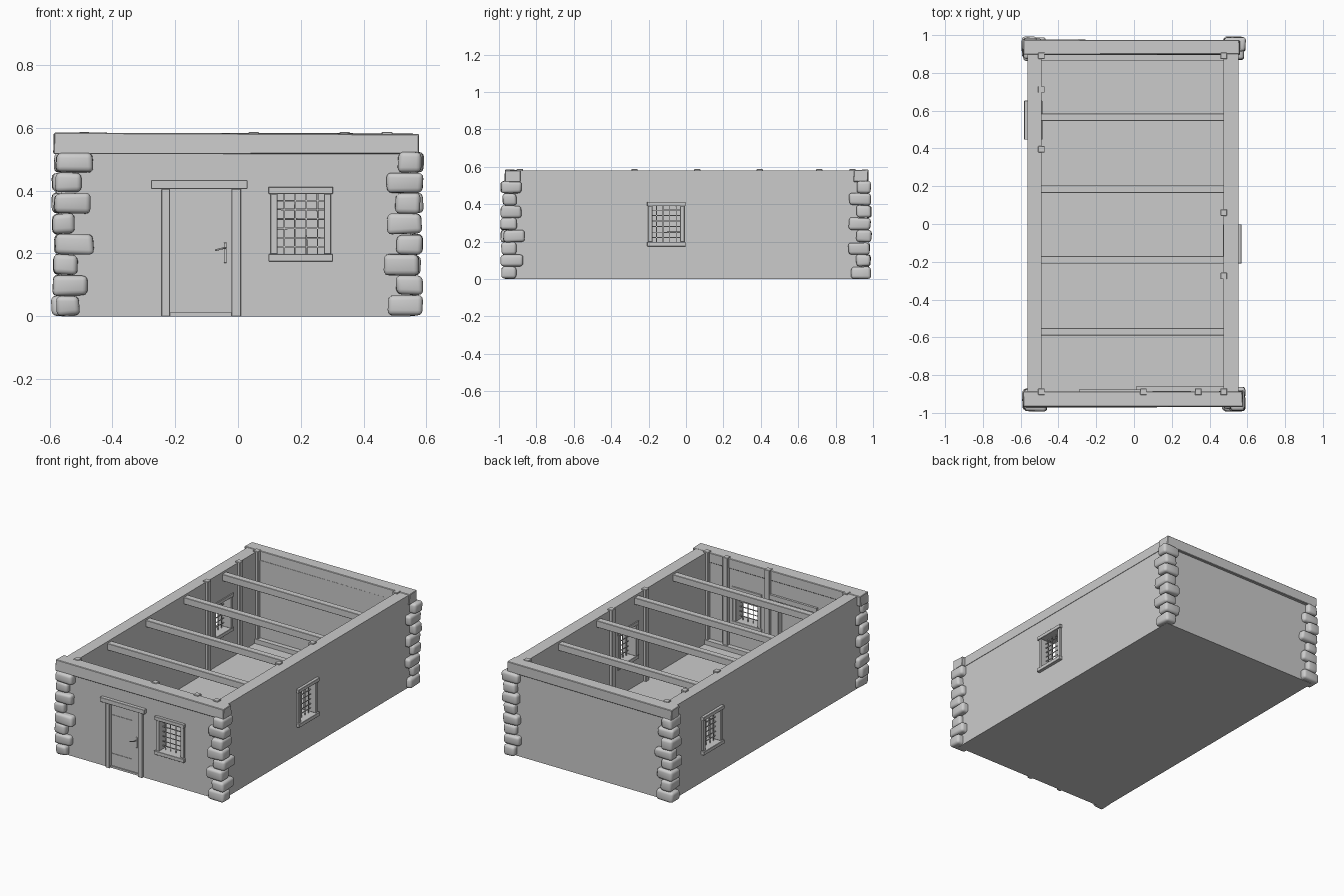
import bpy, bmesh, random
from math import pi
from mathutils import Matrix, Vector

if "Cube" in bpy.data.objects:
    bpy.data.objects.remove(bpy.data.objects["Cube"])

random.seed(4)
I = Matrix.Identity(4)


def add_box(bm, x0, x1, y0, y1, z0, z1, jitter=0.0):
    size = Vector((x1 - x0, y1 - y0, z1 - z0, 1))
    mat = Matrix.Translation(((x0 + x1) / 2, (y0 + y1) / 2, (z0 + z1) / 2)) @ Matrix.Diagonal(size)
    verts = bmesh.ops.create_cube(bm, size=1, matrix=mat)["verts"]
    for v in verts:
        v.co += Vector([random.uniform(-jitter, jitter) for _ in range(3)])


def boxes(name, specs, bevel=0.0, jitter=0.0, matrix=I):
    """One object made of several boxes (x0, x1, y0, y1, z0, z1)."""
    bm = bmesh.new()
    for s in specs:
        add_box(bm, *s, jitter)
    if bevel:
        bmesh.ops.bevel(bm, geom=bm.edges[:], offset=bevel, segments=1, affect='EDGES')
    mesh = bpy.data.meshes.new(name)
    bm.to_mesh(mesh)
    bm.free()
    ob = bpy.data.objects.new(name, mesh)
    ob.matrix_world = matrix
    bpy.context.collection.objects.link(ob)
    return ob


# Main dimensions
XL, XR, YF, YB = -0.562, 0.55, -0.95, 0.955      # outer wall faces
IL, IR, IF, IB = -0.49, 0.475, -0.89, 0.895      # inner wall faces
WALL_TOP, TOP = 0.525, 0.583

# Walls and floor: solid block with room, door and windows cut out
walls = boxes("walls_and_floor", [(XL, XR, YF, YB, 0, WALL_TOP)])
cuts = [
    (IL, IR, IF, IB, 0.012, 0.7),                   # room
    (-0.235, 0.0, -1.1, -0.8, 0.012, 0.42),         # door
    (0.115, 0.285, -1.1, -0.8, 0.19, 0.40),         # front window
    (0.4, 0.7, -0.19, -0.02, 0.19, 0.40),           # right window
    (-0.7, -0.4, 0.465, 0.635, 0.19, 0.40),         # left window
]
for c in cuts:
    cutter = boxes("opening_cutter", [c])
    cutter.hide_render = True
    cutter.hide_set(True)
    m = walls.modifiers.new("opening", 'BOOLEAN')
    m.operation, m.solver, m.object = 'DIFFERENCE', 'EXACT', cutter
bpy.context.view_layer.update()
baked = bpy.data.meshes.new_from_object(walls.evaluated_get(bpy.context.evaluated_depsgraph_get()))
walls.modifiers.clear()
walls.data = baked
for ob in [o for o in bpy.data.objects if o.name.startswith("opening_cutter")]:
    bpy.data.objects.remove(ob)

# Wall plate beams
boxes("front_top_beam", [(-0.588, 0.575, -0.97, -0.888, 0.518, TOP)], 0.003, 0.003)
boxes("back_top_beam", [(-0.583, 0.558, 0.897, 0.973, 0.518, TOP)], 0.003, 0.003)
boxes("side_top_beams", [(XL - 0.003, IL, -0.89, 0.9, 0.52, TOP - 0.003),
                         (IR, XR + 0.003, -0.89, 0.9, 0.52, TOP - 0.003)])

# Cross beams
boxes("cross_beams", [(IL - 0.02, IR + 0.02, y - 0.02, y + 0.02, 0.525, 0.567)
                      for y in (-0.57, -0.19, 0.185, 0.565)], 0.002)

# Posts along the inner wall faces
post_xy = [(IL, 0.395), (IL, 0.712), (IR, 0.06), (IR, -0.275),
           (IL, 0.89), (IR, 0.89), (IL, -0.888), (IR, -0.888),
           (0.05, -0.888), (0.34, -0.888)]
boxes("inner_posts", [(x - 0.017, x + 0.017, y - 0.017, y + 0.017, 0.01, TOP + 0.004)
                      for x, y in post_xy], 0.002)

# Floor sills and inner door rail
boxes("floor_sills", [(IL, IR, IB - 0.03, IB + 0.01, 0.01, 0.04),
                      (0.01, IR, IF - 0.01, IF + 0.03, 0.01, 0.04)])
boxes("inner_door_rail", [(-0.29, 0.05, IF - 0.01, IF + 0.014, 0.405, 0.435)])

# Corner stones, alternating long and short
stones = bmesh.new()
for sx, ex in ((-1, 0.588), (1, 0.584)):
    for sy, ey in ((-1, 0.985), (1, 0.988)):
        for i in range(8):
            even = (i + (sx * sy > 0)) % 2 == 0
            lx = (0.112 if even else 0.078) + random.uniform(-0.008, 0.008)
            ly = (0.078 if even else 0.112) + random.uniform(-0.008, 0.008)
            ox, oy = (e + random.uniform(-0.008, 0.007) for e in (ex, ey))
            xs = sorted((sx * ox, sx * (ox - lx)))
            ys = sorted((sy * oy, sy * (oy - ly)))
            add_box(stones, *xs, *ys, i * 0.0653 + 0.002, (i + 1) * 0.0653, 0.004)
bmesh.ops.bevel(stones, geom=stones.edges[:], offset=0.016, segments=3, profile=0.5, affect='EDGES')
for v in stones.verts:
    v.co.z = max(v.co.z, 0.0)
mesh = bpy.data.meshes.new("corner_stones")
stones.to_mesh(mesh)
stones.free()
corner = bpy.data.objects.new("corner_stones", mesh)
bpy.context.collection.objects.link(corner)
bpy.context.view_layer.objects.active = corner
corner.select_set(True)
bpy.ops.object.shade_smooth_by_angle(angle=pi / 5)


# Windows: local front faces -y with the wall face at y = 0
def window(name, matrix, depth):
    boxes(name + "_frame", [
        (-0.103, 0.103, -0.02, depth, 0.175, 0.198),
        (-0.103, 0.103, -0.018, depth, 0.39, 0.412),
        (-0.097, -0.074, -0.012, depth, 0.198, 0.39),
        (0.074, 0.097, -0.012, depth, 0.198, 0.39)], 0.0015, matrix=matrix)
    t, y = 0.0022, 0.025
    bars = [(x - t, x + t, y - t, y + t, 0.195, 0.392) for x in (-0.053, -0.018, 0.018, 0.053)]
    bars += [(-0.076, 0.076, y - t, y + t, z - t, z + t)
             for z in (0.222, 0.25, 0.28, 0.31, 0.34, 0.368)]
    boxes(name + "_lattice", bars, jitter=0.001, matrix=matrix)


window("front_window", Matrix.Translation((0.2, YF, 0)), 0.065)
window("right_window", Matrix.Translation((XR, -0.105, 0)) @ Matrix.Rotation(pi / 2, 4, 'Z'), 0.08)
window("left_window", Matrix.Translation((XL, 0.55, 0)) @ Matrix.Rotation(-pi / 2, 4, 'Z'), 0.077)

# Door frame, leaf and fittings
boxes("door_frame", [(-0.277, 0.03, -0.972, -0.885, 0.406, 0.434),
                     (-0.243, -0.217, -0.964, -0.885, 0, 0.406),
                     (-0.02, 0.01, -0.964, -0.885, 0, 0.406)], 0.0015)
boxes("door_leaf", [(-0.217, -0.02, -0.943, -0.922, 0.008, 0.408)])
boxes("door_hinges", [(-0.215, -0.07, -0.946, -0.94, z, z + 0.01) for z in (0.08, 0.322)])
boxes("door_handle_plate", [(-0.045, -0.036, -0.948, -0.94, 0.17, 0.235)], 0.001)
curve = bpy.data.curves.new("door_handle", 'CURVE')
curve.dimensions, curve.bevel_depth, curve.bevel_resolution = '3D', 0.003, 2
curve.use_fill_caps = True
pts = [(-0.04, -0.943, 0.218), (-0.04, -0.966, 0.218), (-0.055, -0.968, 0.215), (-0.073, -0.967, 0.21)]
spline = curve.splines.new('POLY')
spline.points.add(len(pts) - 1)
for p, co in zip(spline.points, pts):
    p.co = (*co, 1)
bpy.context.collection.objects.link(bpy.data.objects.new("door_handle", curve))
